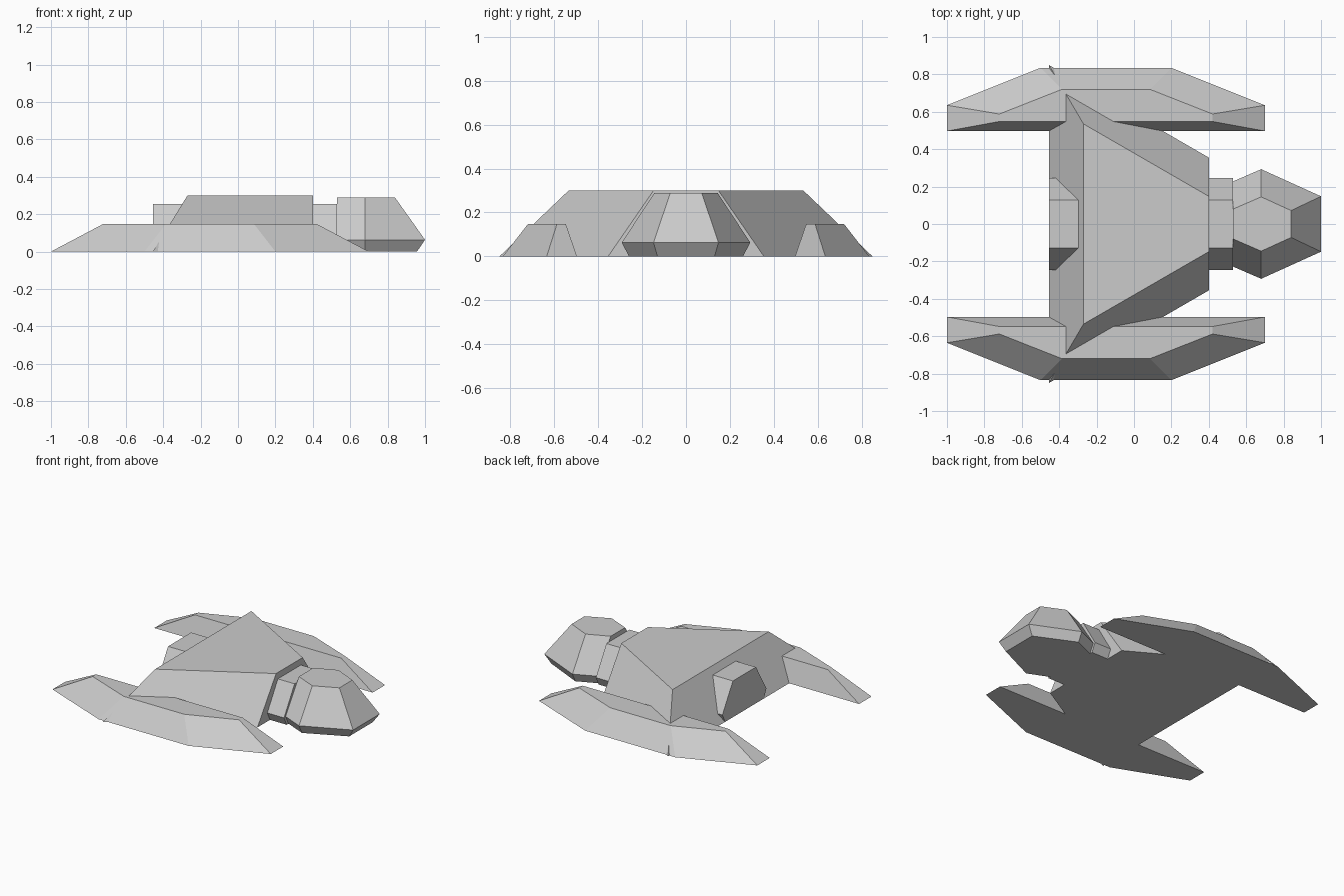
import bpy
import bmesh

cube = bpy.data.objects.get("Cube")
if cube:
    bpy.data.objects.remove(cube, do_unlink=True)

grey = bpy.data.materials.new("hull_grey")
grey.use_nodes = True
grey.diffuse_color = (0.6, 0.6, 0.6, 1)
grey.node_tree.nodes["Principled BSDF"].inputs["Base Color"].default_value = (0.6, 0.6, 0.6, 1)


def loft(name, rings):
    """Flat-faced solid joining matching rings of 3D points."""
    bm = bmesh.new()
    loops = [[bm.verts.new(p) for p in ring] for ring in rings]
    for low, high in zip(loops, loops[1:]):
        n = len(low)
        for i in range(n):
            j = (i + 1) % n
            bm.faces.new((low[i], low[j], high[j], high[i]))
    bm.faces.new(loops[0])
    bm.faces.new(loops[-1])
    bmesh.ops.recalc_face_normals(bm, faces=bm.faces)
    mesh = bpy.data.meshes.new(name)
    bm.to_mesh(mesh)
    bm.free()
    mesh.materials.append(grey)
    obj = bpy.data.objects.new(name, mesh)
    bpy.context.collection.objects.link(obj)
    return obj


def symmetric(half, z):
    """Level ring from one half outline, mirrored across y = 0."""
    return [(x, y, z) for x, y in half] + [(x, -y, z) for x, y in reversed(half)]


# Central wedge hull, with tips reaching just past the pontoons
loft("hull", [
    symmetric([(-0.455, 0.85), (0.4, 0.355)], 0),
    symmetric([(-0.27, 0.535), (0.4, 0.148)], 0.3),
])

# Six-sided spine: front neck and rear engine block
section = [(0.215, 0), (0.245, 0.06), (0.128, 0.255)]
section += [(-y, z) for y, z in reversed(section)]
loft("neck_and_engine", [[(x, y, z) for y, z in section] for x in (-0.455, 0.53)])

# Faceted command pod at the nose
loft("nose_pod", [
    symmetric([(0.53, 0.195), (0.68, 0.26), (0.957, 0.13)], 0),
    symmetric([(0.53, 0.228), (0.68, 0.293), (1.0, 0.148)], 0.063),
    symmetric([(0.53, 0.08), (0.68, 0.145), (0.84, 0.072)], 0.288),
])

# Side pontoons
base = [(-1, 0.497), (0.7, 0.497), (0.7, 0.635), (0.2, 0.835), (-0.5, 0.835), (-1, 0.635)]
deck = [(-0.72, 0.548), (0.42, 0.548), (0.42, 0.588), (0.085, 0.72), (-0.385, 0.72), (-0.72, 0.588)]
for side, s in (("left", 1), ("right", -1)):
    loft("pontoon_" + ("back" if s > 0 else "front"), [
        [(x, s * y, 0) for x, y in base],
        [(x, s * y, 0.148) for x, y in deck],
    ])
